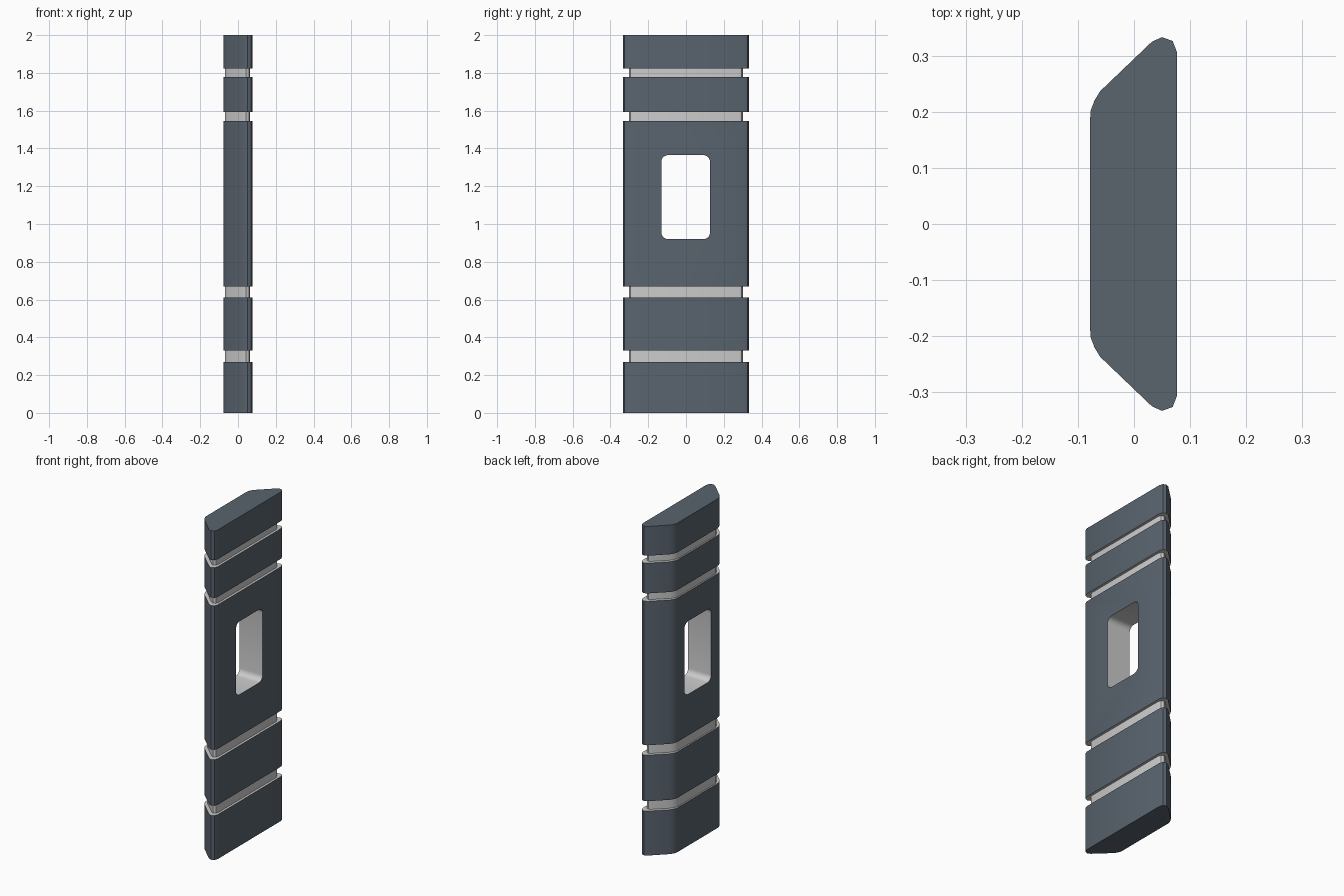
import bpy, bmesh, math

if "Cube" in bpy.data.objects:
    bpy.data.objects.remove(bpy.data.objects["Cube"])

def material(name, colour):
    m = bpy.data.materials.new(name)
    m.diffuse_color = colour
    m.use_nodes = True
    m.node_tree.nodes["Principled BSDF"].inputs["Base Color"].default_value = m.diffuse_color
    return m

dark = material("dark_slate", (0.10, 0.125, 0.155, 1))
light = material("light_grey", (0.8, 0.8, 0.8, 1))

# Half cross-sections (x, y), mirrored in y: outer shell and recessed groove
OUTER = [(0.077, 0.305), (0.069, 0.326), (0.05, 0.333), (0.032, 0.325),
         (-0.06, 0.237), (-0.07, 0.221), (-0.077, 0.203), (-0.078, 0.19)]
INNER = [(0.063, 0.275), (0.057, 0.294), (0.042, 0.301), (0.027, 0.293),
         (-0.051, 0.219), (-0.06, 0.206), (-0.068, 0.19), (-0.070, 0.178)]
GROOVES = [(0.27, 0.33), (0.61, 0.67), (1.545, 1.593), (1.777, 1.822)]

def make_object(name, bm, mats):
    bmesh.ops.recalc_face_normals(bm, faces=bm.faces)
    me = bpy.data.meshes.new(name)
    bm.to_mesh(me)
    bm.free()
    for m in mats:
        me.materials.append(m)
    ob = bpy.data.objects.new(name, me)
    bpy.context.collection.objects.link(ob)
    return ob

def loft(bm, rings, mat_ids):
    loops = [[bm.verts.new(p) for p in r] for r in rings]
    n = len(loops[0])
    for a, b, mi in zip(loops, loops[1:], mat_ids):
        for i in range(n):
            j = (i + 1) % n
            bm.faces.new((a[i], a[j], b[j], b[i])).material_index = mi
    bm.faces.new(loops[0])
    bm.faces.new(loops[-1])

def section(half, z):
    return [(x, y, z) for x, y in half] + [(x, -y, z) for x, y in reversed(half)]

# Slab stepped in at each groove
rings, ids = [section(OUTER, 0)], []
for lo, hi in GROOVES:
    rings += [section(OUTER, lo), section(INNER, lo), section(INNER, hi), section(OUTER, hi)]
    ids += [0, 1, 1, 1]
rings.append(section(OUTER, 2))
ids.append(0)
bm = bmesh.new()
loft(bm, rings, ids)
panel = make_object("grooved_panel", bm, [dark, light])

# Rounded window cutter
def window(x, y0=-0.13, y1=0.127, z0=0.92, z1=1.365, r=0.035, steps=5):
    pts = []
    for k, (cy, cz) in enumerate([(y1 - r, z1 - r), (y0 + r, z1 - r),
                                  (y0 + r, z0 + r), (y1 - r, z0 + r)]):
        for s in range(steps + 1):
            a = math.pi / 2 * (k + s / steps)
            pts.append((x, cy + r * math.cos(a), cz + r * math.sin(a)))
    return pts

bm = bmesh.new()
loft(bm, [window(-0.2), window(0.2)], [0])
cutter = make_object("window_cutter", bm, [light])
cutter.hide_render = True

cut = panel.modifiers.new("window", 'BOOLEAN')
cut.operation = 'DIFFERENCE'
cut.object = cutter
cut.solver = 'EXACT'
cut.material_mode = 'TRANSFER'

# Bake the window and smooth the rounded corners
bpy.context.view_layer.objects.active = panel
panel.select_set(True)
bpy.ops.object.modifier_apply(modifier="window")
bpy.data.objects.remove(cutter)
bpy.ops.object.shade_smooth_by_angle(angle=math.radians(35))
